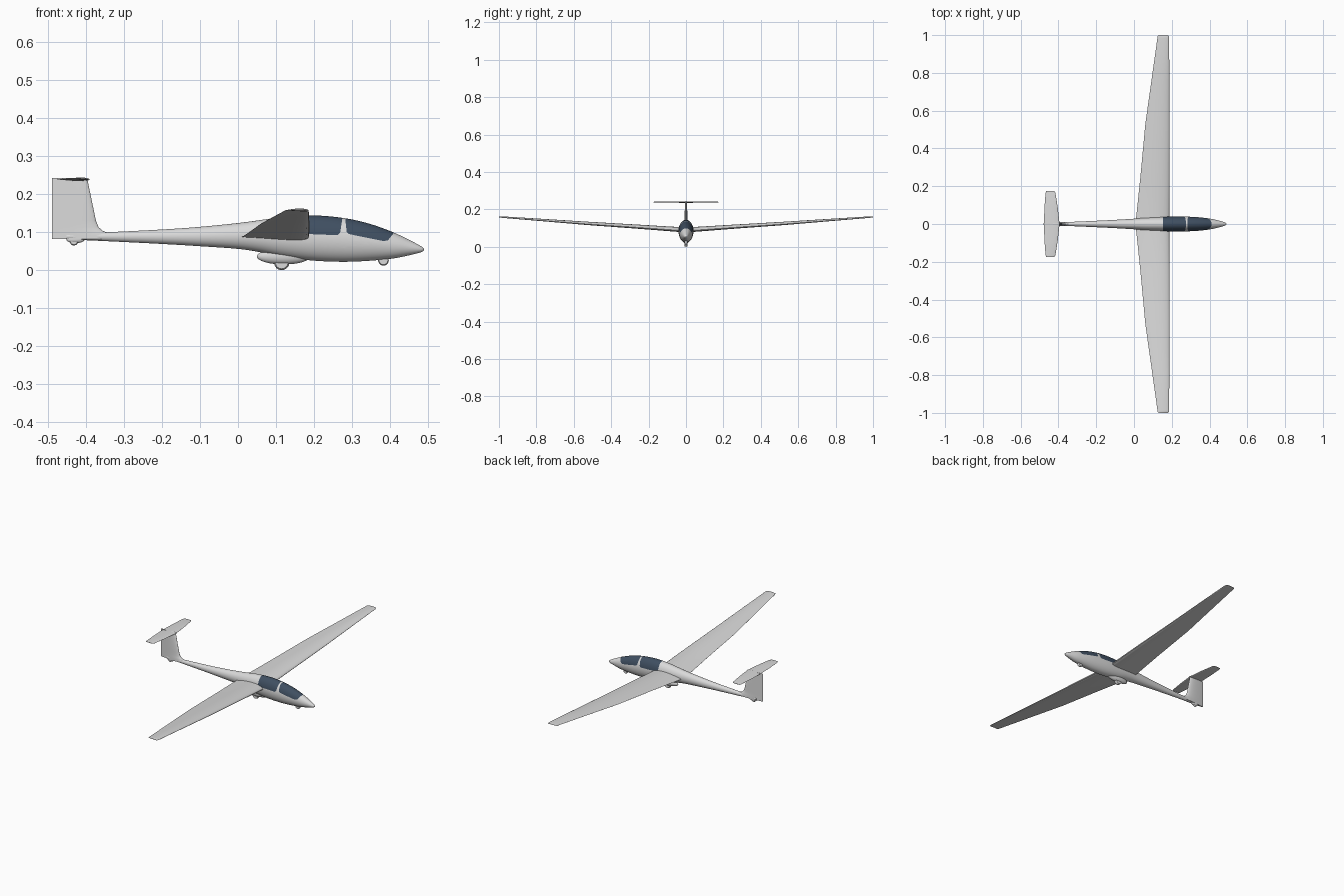
import bpy, bmesh, math
from mathutils import Vector

if "Cube" in bpy.data.objects:
    bpy.data.objects.remove(bpy.data.objects["Cube"])


def material(name, rgb):
    m = bpy.data.materials.new(name)
    m.diffuse_color = (*rgb, 1)
    m.use_nodes = True
    m.node_tree.nodes["Principled BSDF"].inputs["Base Color"].default_value = m.diffuse_color
    return m


GREY = material("light_grey", (0.70, 0.70, 0.70))
GLASS = material("dark_blue_glass", (0.05, 0.078, 0.12))


def finish(bm, name, mats=(GREY,), angle=35):
    bmesh.ops.recalc_face_normals(bm, faces=bm.faces)
    me = bpy.data.meshes.new(name)
    bm.to_mesh(me)
    bm.free()
    ob = bpy.data.objects.new(name, me)
    bpy.context.collection.objects.link(ob)
    for m in mats:
        me.materials.append(m)
    bpy.ops.object.select_all(action='DESELECT')
    ob.select_set(True)
    bpy.context.view_layer.objects.active = ob
    bpy.ops.object.shade_smooth_by_angle(angle=math.radians(angle))
    return ob


def loft(rings):
    """Skin a list of equal-length closed rings and cap both ends."""
    bm = bmesh.new()
    vs = [[bm.verts.new(p) for p in r] for r in rings]
    n = len(vs[0])
    for a, b in zip(vs, vs[1:]):
        for i in range(n):
            j = (i + 1) % n
            bm.faces.new((a[i], a[j], b[j], b[i]))
    bm.faces.new(vs[0])
    bm.faces.new(vs[-1][::-1])
    return bm


def airfoil(le, te, thick, camber=0.0, n=14):
    """Closed (x, offset) section; nose at le (forward, +x), tail at te."""
    chord = le - te

    def pt(u, side):
        h = 5 * thick * (.2969 * math.sqrt(u) - .126 * u - .3516 * u**2
                         + .2843 * u**3 - .1015 * u**4)
        return le - u * chord, chord * (side * h + camber * 4 * u * (1 - u))
    us = [(1 - math.cos(math.pi * i / n)) / 2 for i in range(n + 1)]
    return [pt(u, 1) for u in reversed(us)] + [pt(u, -1) for u in us[1:]]


def smooth_rows(rows, steps):
    """Catmull-Rom interpolation through rows of numbers."""
    out = []
    for i in range(len(rows) - 1):
        p0, p1 = rows[max(i - 1, 0)], rows[i]
        p2, p3 = rows[i + 1], rows[min(i + 2, len(rows) - 1)]
        for s in range(steps):
            t = s / steps
            out.append([b + .5 * t * (c - a + t * (2*a - 5*b + 4*c - d + t * (3*(b - c) + d - a)))
                        for a, b, c, d in zip(p0, p1, p2, p3)])
    return out + [rows[-1]]


# Fuselage: x, top z, bottom z, half width
stations = [
    (-.452, .095, .081, .007), (-.36, .099, .077, .010), (-.2, .107, .069, .017),
    (-.1, .114, .063, .022), (0, .124, .056, .028), (.06, .132, .047, .033),
    (.12, .140, .035, .037), (.2, .144, .025, .040), (.28, .137, .022, .039),
    (.35, .121, .025, .035), (.41, .099, .031, .027), (.45, .080, .039, .018),
    (.475, .067, .045, .011), (.486, .060, .049, .006), (.490, .055, .053, .001)]
rings = []
for x, top, bot, w in smooth_rows(stations, 5):
    rings.append([(x, w * math.cos(a), (top + bot) / 2 + (top - bot) / 2 * math.sin(a))
                  for a in (2 * math.pi * i / 48 for i in range(48))])
bm = loft(rings)

# Canopy panes: convex side-view outlines cut into the hull (counter-clockwise x, z)
panes = [
    [(.153, .103), (.160, .096), (.262, .092), (.269, .099), (.277, .15), (.153, .15)],
    [(.286, .101), (.292, .095), (.383, .0765), (.395, .0785), (.411, .099), (.45, .15), (.281, .15)]]


def edges(poly):
    return list(zip(poly, poly[1:] + poly[:1]))


for poly in panes:
    x0, x1 = min(p[0] for p in poly), max(p[0] for p in poly)
    for p, q in edges(poly):
        if p[1] == q[1] == .15:
            continue
        faces = [f for f in bm.faces
                 if x0 - .02 < f.calc_center_median().x < x1 + .02 and f.calc_center_median().z > .06]
        geom = set(faces)
        for f in faces:
            geom.update(f.edges)
            geom.update(f.verts)
        bmesh.ops.bisect_plane(bm, geom=list(geom), dist=1e-6, plane_co=(p[0], 0, p[1]),
                               plane_no=Vector((q[1] - p[1], 0, p[0] - q[0])).normalized())
for f in bm.faces:
    c = f.calc_center_median()
    for poly in panes:
        if all((q[0] - p[0]) * (c.z - p[1]) - (q[1] - p[1]) * (c.x - p[0]) > 0 for p, q in edges(poly)):
            f.material_index = 1
finish(bm, "fuselage", (GREY, GLASS))

# Wings: y, leading x, trailing x, chord height, thickness ratio
half = [(0, .187, .004, .086, .145), (.04, .187, .012, .088, .145), (.25, .188, .034, .103, .14),
        (.53, .188, .060, .122, .135), (.8, .187, .098, .143, .13), (.985, .186, .124, .157, .12),
        (.996, .184, .126, .1578, .09), (1.0, .180, .129, .158, .04)]
for side, name in ((1, "left_wing"), (-1, "right_wing")):
    finish(loft([[(x, side * y, z + h) for x, h in airfoil(le, te, t, .03)]
                 for y, le, te, z, t in half]), name)

# Tail fin with curved root fillet: z, leading x
fin = [(.082, -.335), (.099, -.345), (.104, -.357), (.113, -.367), (.13, -.374), (.236, -.396), (.242, -.402)]
finish(loft([[(x, h, z) for x, h in airfoil(le, -.490, .13)] for z, le in fin]), "tail_fin")

# Tailplane across the fin top
stab = [(0, -.394, -.477, .10), (.09, -.404, -.474, .10), (.165, -.416, -.468, .09), (.176, -.424, -.464, .04)]
span = [(-y, *r) for y, *r in stab[:0:-1]] + stab
finish(loft([[(x, y, .239 + h) for x, h in airfoil(le, te, t)] for y, le, te, t in span]), "tailplane")


def blob(name, centre, radii):
    bm = bmesh.new()
    bmesh.ops.create_uvsphere(bm, u_segments=32, v_segments=16, radius=1)
    bmesh.ops.scale(bm, vec=radii, verts=bm.verts)
    bmesh.ops.translate(bm, vec=centre, verts=bm.verts)
    finish(bm, name, angle=60)


def wheel(name, x, z, r, w):
    """Rounded tyre turned about the y axis."""
    profile = [(-w, .6), (-w, .82), (-.6 * w, .96), (0, 1), (.6 * w, .96), (w, .82), (w, .6)]
    finish(loft([[(x + r * k * math.cos(a), y, z + r * k * math.sin(a))
                  for a in (2 * math.pi * i / 32 for i in range(32))] for y, k in profile]), name)


# Undercarriage and fairings
blob("main_wheel_fairing", (.120, 0, .036), (.070, .016, .021))
wheel("main_wheel", .115, .020, .020, .009)
wheel("nose_wheel", .383, .026, .014, .007)
blob("tail_wheel_fairing", (-.428, 0, .081), (.024, .007, .010))
wheel("tail_wheel", -.432, .076, .011, .005)
blob("fin_tip_fairing", (-.415, 0, .239), (.024, .006, .005))
